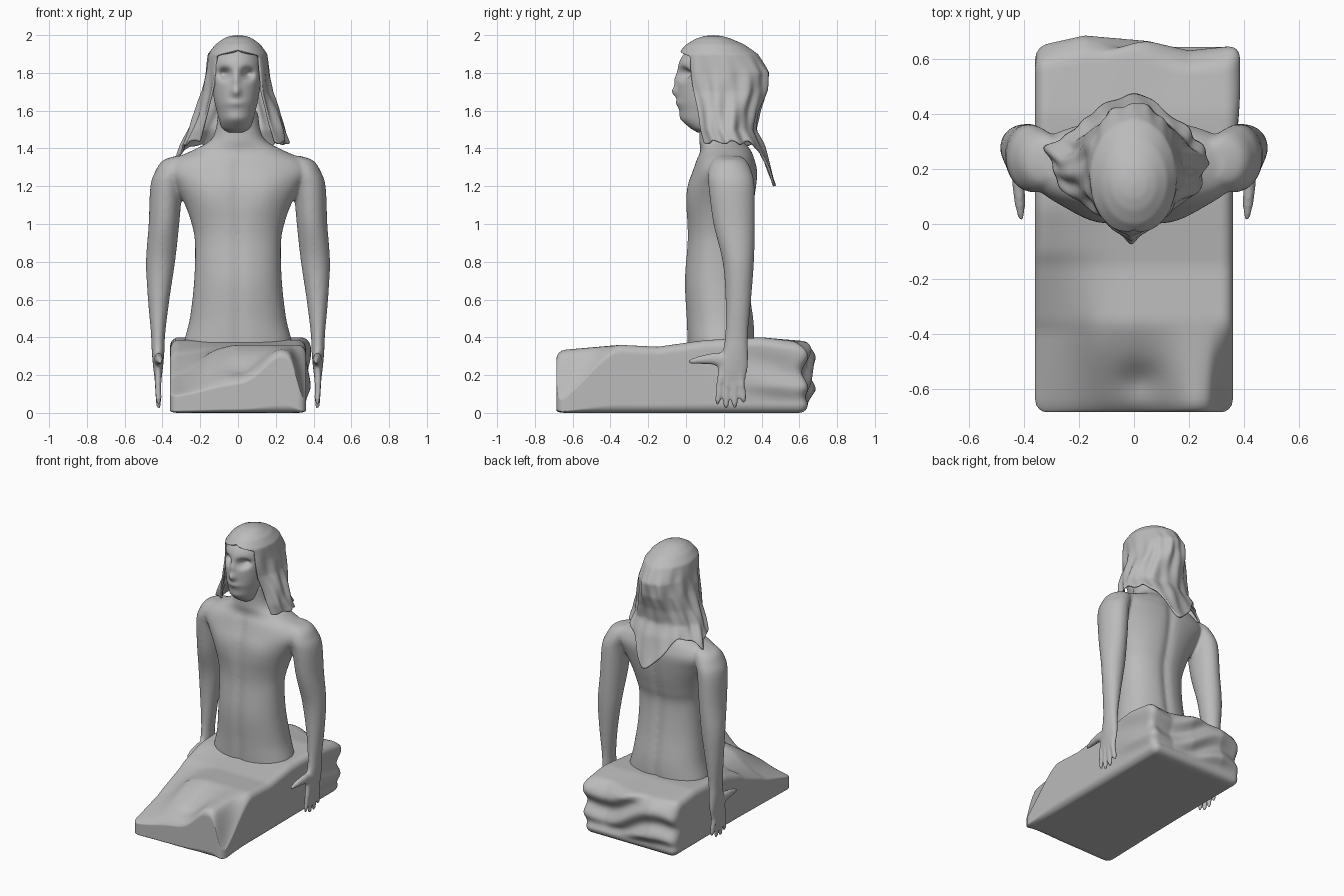
import bpy, bmesh, math
from mathutils import Vector

if "Cube" in bpy.data.objects:
    bpy.data.objects.remove(bpy.data.objects["Cube"])

stone = bpy.data.materials.new("grey stone")
stone.diffuse_color = (0.5, 0.5, 0.5, 1)
stone.use_nodes = True
stone.node_tree.nodes["Principled BSDF"].inputs["Base Color"].default_value = stone.diffuse_color


def gauss(d, s):
    return math.exp(-(d / s) ** 2)


def smooth(a, b, x):
    t = min(1, max(0, (x - a) / (b - a)))
    return t * t * (3 - 2 * t)


def table(rows, x):
    """Linear lookup in rows of (x, values...), sorted by rising x."""
    x = min(rows[-1][0], max(rows[0][0], x))
    for a, b in zip(rows, rows[1:]):
        if x <= b[0]:
            t = (x - a[0]) / (b[0] - a[0])
            return [p + (q - p) * t for p, q in zip(a[1:], b[1:])]


def finish(name, bm):
    bmesh.ops.recalc_face_normals(bm, faces=bm.faces)
    for f in bm.faces:
        f.smooth = True
    me = bpy.data.meshes.new(name)
    bm.to_mesh(me)
    bm.free()
    me.materials.append(stone)
    ob = bpy.data.objects.new(name, me)
    bpy.context.collection.objects.link(ob)
    return ob


def loft(bm, keys, n=32, steps=5, power=2.0, shape=None, lying=False):
    """Smooth stack of oval rings: keys are (x, y, z, half width, half depth)."""
    ks = [Vector(k) for k in keys]
    ks = [ks[0]] + ks + [ks[-1]]
    rows = []
    for i in range(1, len(ks) - 2):
        a, b, c, d = ks[i - 1:i + 3]
        for j in range(steps + (i == len(ks) - 3)):
            t = j / steps
            rows.append(0.5 * (2 * b + (c - a) * t + (2 * a - 5 * b + 4 * c - d) * t * t
                               + (3 * b - a - 3 * c + d) * t ** 3))
    rings = []
    for x, y, z, rx, ry in rows:
        ring = []
        for k in range(n):
            c, s = math.cos(2 * math.pi * k / n), math.sin(2 * math.pi * k / n)
            p = Vector((x + rx * math.copysign(abs(c) ** (2 / power), c),
                        y + ry * math.copysign(abs(s) ** (2 / power), s), z))
            if shape:
                shape(p)
            if lying:
                p = Vector((p.x, p.z, p.y))
            ring.append(bm.verts.new(p))
        rings.append(ring)
    for r, q in zip(rings, rings[1:]):
        for k in range(n):
            bm.faces.new((r[k], r[(k + 1) % n], q[(k + 1) % n], q[k]))
    bm.faces.new(rings[0])
    bm.faces.new(rings[-1])


# Body: torso, arms and hands fused into one skin
def torso_grooves(p):
    g = gauss(p.x, 0.03) * smooth(1.42, 1.3, p.z)
    p.y += 0.012 * g if p.y < 0.15 else -0.015 * g
    if p.y < 0.15:  # chest muscles
        p.y -= 0.012 * gauss(abs(p.x) - 0.15, 0.09) * gauss(p.z - 1.15, 0.12)


body = bmesh.new()
loft(body, [(0, .185, .30, .295, .175), (0, .185, .38, .285, .18), (0, .18, .5, .255, .18),
            (0, .16, .7, .232, .17), (0, .16, .9, .228, .155), (0, .17, 1.0, .245, .165),
            (0, .18, 1.1, .28, .178), (0, .192, 1.2, .335, .182), (0, .207, 1.28, .385, .172),
            (0, .21, 1.34, .345, .155), (0, .21, 1.39, .24, .135), (0, .185, 1.44, .15, .115),
            (0, .17, 1.5, .118, .1), (0, .16, 1.6, .105, .1)],
     n=64, power=2.2, shape=torso_grooves)
for s in (-1, 1):
    # arm
    loft(body, [(s * .29, .225, 1.36, .04, .06), (s * .32, .23, 1.335, .08, .09),
                (s * .35, .232, 1.28, .087, .115), (s * .378, .241, 1.2, .086, .122),
                (s * .392, .255, 1.0, .081, .11), (s * .41, .277, .8, .077, .083),
                (s * .42, .277, .6, .057, .068), (s * .423, .268, .42, .038, .061),
                (s * .423, .262, .33, .034, .068), (s * .423, .25, .25, .027, .08),
                (s * .423, .24, .18, .018, .076), (s * .423, .24, .16, .008, .06)])
    # fingers
    for y0, y1, z in ((.185, .168, .045), (.22, .212, .025), (.255, .258, .03), (.29, .305, .055)):
        loft(body, [(s * .423, y0, .21, .019, .019), (s * .423, (y0 + y1) / 2, .13, .018, .018),
                    (s * .42, y1, z + .02, .015, .016), (s * .42, y1, z - .005, .007, .007)], n=12)
    # thumb, lying along y
    loft(body, [(s * .42, .27, .23, .027, .05), (s * .42, .285, .15, .024, .034),
                (s * .415, .28, .07, .02, .022), (s * .41, .27, .01, .009, .01)],
         n=12, lying=True)
body = finish("body_and_arms", body)
m = body.modifiers.new("fuse", 'REMESH')
m.mode, m.voxel_size, m.use_smooth_shade = 'VOXEL', 0.009, True
m = body.modifiers.new("soften", 'SMOOTH')
m.iterations = 10


# Head with nose, lips and sunken eye sockets
def face(p):
    if p.y > 0.1:
        return
    x, z = p.x + 0.01, p.z
    p.y += 0.06 * gauss(abs(x) - .062, .032) * gauss(z - 1.795, .028)
    p.y -= 0.028 * gauss(x, .024) * gauss(z - 1.70, .028) + 0.015 * gauss(x, .02) * gauss(z - 1.76, .04)
    p.y -= 0.010 * gauss(x, .05) * gauss(z - 1.64, .02) + 0.006 * gauss(x, .05) * gauss(z - 1.56, .025)


head = bmesh.new()
loft(head, [(-.01, .11, 1.485, .05, .05), (-.01, .10, 1.51, .075, .08), (-.01, .095, 1.55, .09, .115),
            (-.01, .10, 1.6, .103, .135), (-.01, .10, 1.65, .115, .143), (-.01, .11, 1.72, .126, .155),
            (-.01, .12, 1.8, .132, .165), (-.01, .13, 1.87, .126, .16), (-.01, .14, 1.93, .09, .12),
            (-.01, .14, 1.96, .03, .05)],
     n=96, steps=9, shape=face)
finish("head", head)

# Headscarf: open at the face, draped over shoulders, pointed tail behind
# rows: z, left reach, right reach, front y, back y
DRAPE = [(1.2, .33, .28, .06, .48), (1.35, .33, .28, .06, .43), (1.42, .30, .27, .04, .41),
         (1.5, .26, .25, .02, .37), (1.6, .22, .22, 0, .39), (1.7, .19, .18, -.03, .43),
         (1.8, .172, .165, -.05, .44), (1.9, .16, .155, -.045, .38), (1.95, .12, .12, 0, .31),
         (1.98, .08, .08, .05, .24), (1.995, .045, .045, .095, .195), (2.0, 0, 0, .145, .145)]
scarf = bmesh.new()
NU, NV = 120, 70
grid = []
for j in range(NV + 1):
    row = []
    for i in range(NU + 1):
        t = 2 * i / NU - 1
        a = t * math.pi
        hem = 1.43 - .23 * gauss(a, .55) - .07 * gauss(a + 1.9, .42) - .01 * math.sin(9 * a)
        z = 2.0 - (2.0 - hem) * (j / NV) ** 1.5
        left, right, front, back = table(DRAPE, z)
        a = t * (math.pi - 0.8 * smooth(1.925, 1.885, z))
        mid = (front + back) / 2
        # folds sweep diagonally round the back of the cloth
        fold = 1 + smooth(1.95, 1.7, z) * (.03 * math.sin(9 * a + 14 * z) + .02 * math.sin(17 * a - 9 * z))
        row.append(scarf.verts.new(((right if a > 0 else left) * math.sin(a) * fold,
                                    mid + (back - mid) * math.cos(a) * fold, z)))
    grid.append(row)
for j in range(NV):
    for i in range(NU):
        scarf.faces.new((grid[j][i], grid[j][i + 1], grid[j + 1][i + 1], grid[j + 1][i]))
bmesh.ops.remove_doubles(scarf, verts=scarf.verts, dist=0.0005)
scarf = finish("headscarf", scarf)
m = scarf.modifiers.new("soften", 'SMOOTH')
m.iterations = 3
m = scarf.modifiers.new("thickness", 'SOLIDIFY')
m.thickness, m.offset = 0.012, -1

# Seat block: rounded slab under a draped cloth that falls away at the front corners
TOP = [(-.69, .33), (-.35, .36), (-.15, .35), (.1, .385), (.4, .40), (.6, .38), (.69, .36)]
LEFT_FALL = [(-.69, .235), (-.39, .165), (-.1, .03), (.05, 0), (.1, 0)]
BACK = [(-.36, -.02), (-.18, .02), (.05, .0), (.2, -.035), (.36, -.015)]
block = bmesh.new()
bmesh.ops.create_cube(block, size=2)
bmesh.ops.subdivide_edges(block, edges=block.edges, cuts=54, use_grid_fill=True)
half, r = Vector((.36, .665, .175)), 0.045
for v in block.verts:
    p = Vector([v.co[k] * half[k] for k in range(3)])
    q = Vector([max(r - half[k], min(half[k] - r, p[k])) for k in range(3)])
    p = q + (p - q).normalized() * r + Vector((0, -.02, .175))
    x, y = p.x, p.y
    h = table(TOP, y)[0]
    left = smooth(0, -.36, x)
    h -= table(LEFT_FALL, y)[0] * left                              # left slope
    h -= .17 * smooth(.27, .36, x) * smooth(-.35, -.69, y)          # right edge
    ramp = max(0, min(1, (-.36 - y) / .33)) ** 1.3
    h -= .17 * ramp * (1 - gauss(x - .23, .13)) * (1 - left)        # front, beside the knee
    h -= .03 * gauss(x - .02, .08) * gauss(y + .57, .06)            # hollow
    h += .015 * gauss(x + .14, .06) * gauss(y + .42, .15)           # left fold
    p.z *= h / .35
    rough = smooth(.4, .62, y) * smooth(.04, .12, p.z)
    p.y += rough * (table(BACK, x)[0] + .005 + .016 * math.sin(38 * p.z + 7 * x + 2 * math.sin(9 * x)))
    side = smooth(.1, .5, y) * smooth(.05, .15, p.z) * smooth(.2, .35, x)
    p.x += side * (.018 + .008 * math.sin(30 * p.z + 8 * y))
    v.co = p
finish("seat_block", block)
